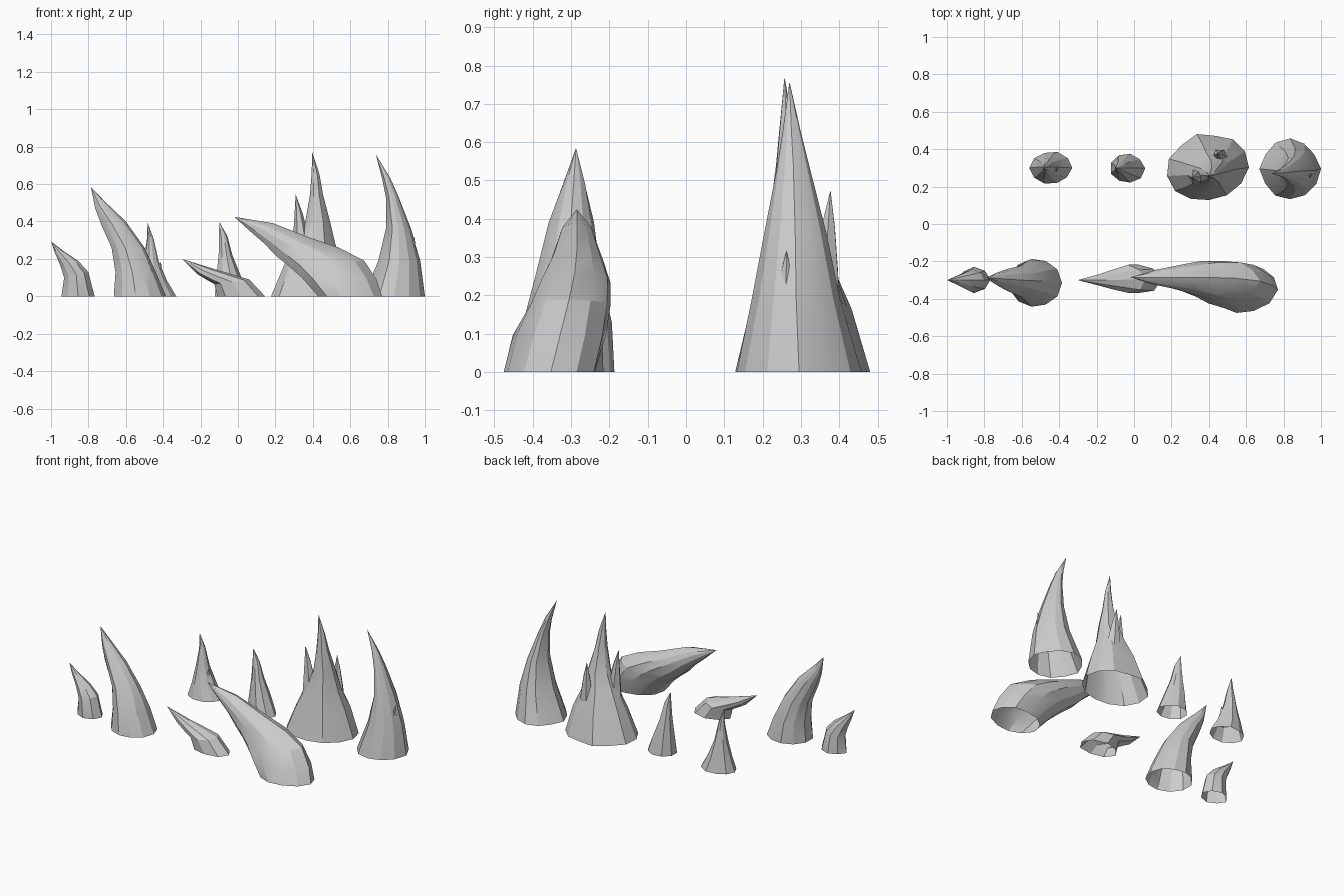
import bpy, bmesh, math, random

random.seed(5)


def spike(name, rings, tip, sides=11, rough=0.05, skew=0.0):
    """Loft rings (left x, left z, right x, right z, near y, far y) to a point; base stays open."""
    bm = bmesh.new()
    column = [1 - random.uniform(0, 2 * rough) for _ in range(sides)]
    loops = []
    for n, (lx, lz, rx, rz, y0, y1) in enumerate(rings):
        loop = []
        lean = skew * (1 - n / len(rings))  # pushes the near side of the base sideways
        for i in range(sides):
            a = 2 * math.pi * i / sides
            k = column[i] * random.uniform(1 - rough, 1 + rough * 0.6)
            if abs(math.cos(a)) > 0.93:
                k = 1.0
            u, v = math.cos(a) * k, math.sin(a) * k
            loop.append(bm.verts.new(((lx + rx) / 2 + u * (rx - lx) / 2 + v * lean,
                                      (y0 + y1) / 2 + v * (y1 - y0) / 2,
                                      max(0, (lz + rz) / 2 + u * (rz - lz) / 2))))
        loops.append(loop)
    top = bm.verts.new(tip)
    for i in range(sides):
        j = (i + 1) % sides
        for a, b in zip(loops, loops[1:]):
            bm.faces.new((a[i], a[j], b[j], b[i]))
        bm.faces.new((loops[-1][i], loops[-1][j], top))
    mesh = bpy.data.meshes.new(name)
    bm.to_mesh(mesh)
    bm.free()
    obj = bpy.data.objects.new(name, mesh)
    bpy.context.collection.objects.link(obj)
    bpy.ops.object.select_all(action='DESELECT')
    obj.select_set(True)
    bpy.context.view_layer.objects.active = obj
    bpy.ops.object.shade_smooth_by_angle(angle=math.radians(22))
    return obj


# Front row: leaning spikes
spike("leaning_spike_tiny", [
    (-.944, 0, -.767, 0, -.37, -.225),
    (-.93, .10, -.80, .13, -.365, -.235),
    (-.95, .165, -.855, .19, -.345, -.255),
    (-.98, .235, -.93, .24, -.32, -.28)], (-1, -.30, .294), 8)
spike("leaning_spike_tall", [
    (-.67, 0, -.385, 0, -.45, -.18),
    (-.66, .13, -.44, .13, -.43, -.19),
    (-.68, .26, -.50, .26, -.39, -.22),
    (-.735, .385, -.60, .40, -.36, -.24),
    (-.765, .47, -.705, .50, -.325, -.26)], (-.787, -.287, .585))
spike("leaning_spike_low", [
    (-.11, 0, .145, 0, -.38, -.215),
    (-.126, .065, .06, .09, -.375, -.22),
    (-.17, .09, -.04, .12, -.355, -.24),
    (-.22, .12, -.14, .15, -.335, -.265)], (-.30, -.30, .20), 8)
spike("leaning_spike_large", [
    (.43, 0, .77, 0, -.485, -.22),
    (.34, .10, .74, .09, -.46, -.20),
    (.27, .16, .675, .19, -.42, -.19),
    (.20, .215, .54, .26, -.39, -.19),
    (.14, .28, .38, .315, -.36, -.21),
    (.06, .35, .19, .39, -.33, -.24)], (-.02, -.285, .425), 11, .05, .03)

# Back row: upright spikes
spike("upright_spike_small", [
    (-.56, 0, -.33, 0, .21, .39),
    (-.535, .075, -.38, .085, .23, .375),
    (-.505, .19, -.425, .19, .26, .35),
    (-.488, .30, -.452, .31, .285, .325)], (-.484, .30, .395), 10, .04)
spike("upright_spike_slim", [
    (-.13, 0, .06, 0, .215, .38),
    (-.118, .11, .015, .11, .235, .365),
    (-.105, .23, -.03, .22, .26, .34),
    (-.102, .32, -.056, .32, .28, .32)], (-.10, .30, .40), 9, .04)
spike("upright_spike_large", [
    (.175, 0, .615, 0, .11, .495),
    (.245, .165, .565, .165, .15, .44),
    (.305, .29, .52, .28, .185, .39),
    (.36, .40, .492, .40, .21, .345),
    (.385, .54, .455, .54, .23, .305),
    (.393, .65, .436, .65, .243, .28)], (.397, .257, .77), 13, .05, .02)
spike("upright_spike_broad", [
    (.67, 0, 1, 0, .125, .465),
    (.75, .19, .975, .19, .165, .41),
    (.79, .36, .925, .36, .20, .37),
    (.79, .53, .855, .54, .235, .325),
    (.77, .63, .815, .63, .25, .30)], (.737, .27, .758), 12, .05)

# Side thorns that branch off the upright spikes
thorns = [  # base x, y, z, base radius, tip
    (-.43, .30, .06, .035, (-.412, .29, .185)),
    (.34, .255, .20, .055, (.308, .25, .545)),
    (.46, .355, .15, .055, (.447, .377, .475)),
    (.925, .26, .10, .045, (.945, .262, .318))]
for n, (x, y, z, r, t) in enumerate(thorns):
    rings = []
    for f, s in ((0, 1), (.35, .75), (.7, .4)):
        cx, cy, cz = x + (t[0] - x) * f * f, y + (t[1] - y) * f, z + (t[2] - z) * f
        rings.append((cx - r * s, cz, cx + r * s, cz, cy - r * s, cy + r * s))
    spike(f"side_thorn_{n + 1}", rings, t, 6)
